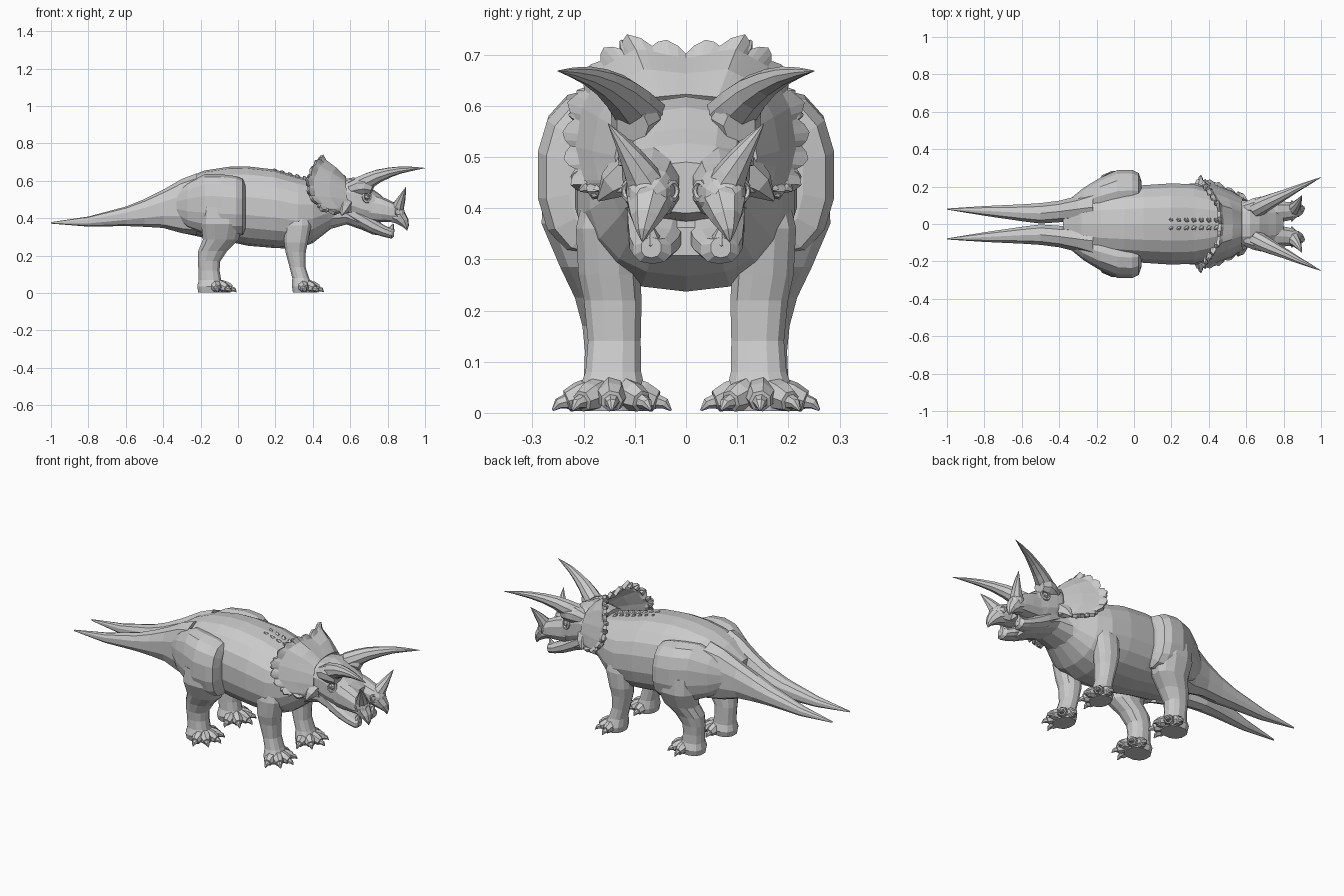
import bpy, bmesh, math
from mathutils import Vector


def finish(name, bm, mirror=True, thick=0):
    bmesh.ops.remove_doubles(bm, verts=bm.verts, dist=0.0005)
    bmesh.ops.recalc_face_normals(bm, faces=bm.faces)
    me = bpy.data.meshes.new(name)
    bm.to_mesh(me)
    bm.free()
    ob = bpy.data.objects.new(name, me)
    bpy.context.collection.objects.link(ob)
    if mirror:
        m = ob.modifiers.new("Mirror", 'MIRROR')
        m.use_axis = (False, True, False)
        m.merge_threshold = 0.0005
    if thick:
        s = ob.modifiers.new("Solidify", 'SOLIDIFY')
        s.thickness = thick
        s.offset = 0
    return ob


def skin(bm, rings, caps=True):
    vs = [[bm.verts.new(p) for p in r] for r in rings]
    n = len(rings[0])
    for a, b in zip(vs, vs[1:]):
        for i in range(n):
            j = (i + 1) % n
            bm.faces.new((a[i], a[j], b[j], b[i]))
    if caps:
        bm.faces.new(vs[0])
        bm.faces.new(vs[-1])


def oval(n, a, b, e):
    out = []
    for i in range(n):
        t = 2 * math.pi * (i + 0.5) / n
        c, s = math.cos(t), math.sin(t)
        out.append((a * math.copysign(abs(c) ** e, c), b * math.copysign(abs(s) ** e, s)))
    return out


# Sections across x: (x, y, z, half width, half height)
def loft_x(name, st, n=14, e=0.85, mirror=True):
    bm = bmesh.new()
    skin(bm, [[(x, y + u, z + v) for u, v in oval(n, ry, rz, e)] for x, y, z, ry, rz in st])
    return finish(name, bm, mirror)


# Sections across z: (x, y, z, half length, half width)
def loft_z(name, st, n=12, e=0.85):
    bm = bmesh.new()
    skin(bm, [[(x + u, y + v, z) for u, v in oval(n, rx, ry, e)] for x, y, z, rx, ry in st])
    return finish(name, bm)


# Tapered round sweep: (x, y, z, radius)
def add_tube(bm, pts, n=8):
    P = [Vector(p[:3]) for p in pts]
    rings = []
    for i, p in enumerate(P):
        q = (P[min(i + 1, len(P) - 1)] - P[max(i - 1, 0)]).to_track_quat('Z', 'Y')
        rings.append([p + q @ Vector((u, v, 0)) for u, v in oval(n, pts[i][3], pts[i][3], 1)])
    skin(bm, rings)


def tube(name, pts, n=8):
    bm = bmesh.new()
    add_tube(bm, pts, n)
    return finish(name, bm)


# Trunk and neck
loft_x("body", [
    (-.38, 0, .462, .095, .08), (-.28, 0, .465, .145, .148), (-.18, 0, .475, .185, .18),
    (-.05, 0, .475, .20, .20), (.05, 0, .465, .21, .212), (.2, 0, .45, .22, .21),
    (.32, 0, .43, .215, .193), (.40, 0, .435, .19, .168), (.48, 0, .455, .145, .125),
    (.56, 0, .48, .11, .09)], 18, 0.85, False)

# Haunch blending hip into tail, then the split tail
loft_x("haunch", [
    (-.33, .09, .47, .055, .07), (-.27, .12, .47, .075, .12), (-.18, .15, .475, .10, .16),
    (-.09, .175, .47, .115, .165), (-.01, .18, .465, .112, .16), (.025, .175, .46, .10, .15),
    (.04, .16, .46, .07, .12)])
loft_x("tail", [
    (-.22, .09, .475, .095, .165), (-.30, .08, .465, .073, .145), (-.4, .067, .45, .06, .102),
    (-.5, .057, .428, .057, .074), (-.6, .06, .41, .047, .052), (-.8, .07, .382, .027, .027),
    (-1, .08, .375, .003, .004)], 10)

# Legs
loft_z("hind_leg", [
    (-.085, .18, .46, .11, .10), (-.085, .19, .37, .115, .095), (-.093, .175, .285, .098, .073),
    (-.135, .155, .225, .08, .064), (-.155, .148, .17, .062, .056), (-.155, .145, .12, .058, .054),
    (-.15, .145, .07, .062, .056), (-.145, .145, .035, .075, .07), (-.145, .145, .004, .07, .062)])
loft_z("front_leg", [
    (.32, .14, .45, .06, .055), (.32, .155, .36, .074, .062), (.31, .15, .27, .065, .062),
    (.308, .143, .22, .056, .058), (.318, .14, .14, .044, .053), (.335, .142, .08, .046, .056),
    (.345, .145, .035, .058, .07), (.345, .145, .004, .053, .062)])

# Toes with claws
for label, cx in (("hind_toes", -.125), ("front_toes", .342)):
    bm = bmesh.new()
    for deg in (-82, -41, 0, 41, 82):
        c, s = math.cos(math.radians(deg)), math.sin(math.radians(deg))
        add_tube(bm, [(cx + c * r, .145 + s * r, z, w) for r, z, w in
                      ((.03, .045, .028), (.062, .032, .03), (.088, .023, .022),
                       (.09, .022, .015), (.105, .018, .011), (.117, .005, .002))], 7)
    finish(label, bm)

# Skull, throat, twin snouts, beaks and jaws
loft_x("skull", [
    (.48, 0, .53, .10, .07), (.57, 0, .51, .128, .10), (.62, 0, .50, .128, .118),
    (.67, 0, .482, .125, .115), (.72, 0, .463, .12, .093), (.76, 0, .452, .112, .075),
    (.80, 0, .44, .075, .05)], 14, 0.8, False)
loft_x("throat", [
    (.46, 0, .43, .13, .10), (.58, 0, .425, .11, .06), (.66, 0, .39, .11, .052),
    (.72, 0, .352, .10, .04), (.76, 0, .335, .08, .028)], 12, 0.8, False)
loft_x("snout", [
    (.70, .06, .46, .06, .08), (.77, .064, .447, .058, .068), (.82, .068, .435, .053, .056),
    (.85, .07, .43, .048, .048), (.878, .074, .425, .036, .034), (.89, .077, .42, .02, .022)], 10)
tube("beak", [(.83, .07, .42, .046), (.865, .075, .405, .042), (.886, .079, .38, .03),
              (.9, .083, .355, .015), (.903, .085, .335, .002)])
loft_x("lower_jaw", [
    (.58, .05, .44, .06, .04), (.66, .055, .395, .062, .05), (.72, .058, .36, .058, .042),
    (.78, .062, .332, .05, .032), (.82, .066, .318, .038, .027), (.835, .068, .323, .02, .02)], 10)
tube("lower_beak", [(.80, .066, .322, .03), (.82, .068, .338, .02), (.83, .07, .37, .003)], 6)

# Brow ridge and horns
tube("brow_ridge", [(.60, .08, .555, .04), (.65, .09, .57, .052), (.685, .10, .573, .05),
                    (.72, .105, .56, .032)], 9)
tube("brow_horn", [(.645, .08, .575, .047), (.70, .108, .602, .044), (.75, .132, .626, .036),
                   (.81, .16, .645, .027), (.87, .19, .658, .019), (.94, .222, .665, .01),
                   (1, .25, .668, .001)], 9)
tube("nose_horn", [(.848, .078, .445, .04), (.86, .09, .47, .032), (.873, .108, .502, .023),
                   (.886, .13, .535, .012), (.897, .152, .565, .001)])
tube("cheek_horn", [(.57, .11, .47, .045), (.565, .145, .445, .03), (.555, .172, .415, .003)], 6)

# Frill with scalloped rim
rim = [(.46, 0, .695), (.45, .10, .718), (.41, .16, .685), (.375, .205, .60),
       (.385, .218, .52), (.45, .20, .45), (.54, .155, .43)]
inner = [(.57, 0, .615), (.57, .06, .61), (.57, .10, .59), (.575, .12, .55),
         (.58, .13, .50), (.59, .125, .46), (.60, .11, .43)]
bm = bmesh.new()
center = Vector((.47, 0, .55))
rows = []
SUB = 6
for k in range(6 * SUB + 1):
    i = min(k // SUB, 5)
    t = k / SUB - i
    o = Vector(rim[i]).lerp(Vector(rim[i + 1]), t)
    q = Vector(inner[i]).lerp(Vector(inner[i + 1]), t)
    d = (o - center).normalized()
    mid = q.lerp(o, .5) + Vector((.008, 0, 0))
    lip = q.lerp(o, .88)
    tip = o + d * (0, .014, .022, .014)[k % 4]
    if k == 0:
        tip.y = 0
    rows.append([bm.verts.new(p) for p in (q, mid, lip, tip)])
for a, b in zip(rows, rows[1:]):
    for j in range(3):
        bm.faces.new((a[j], a[j + 1], b[j + 1], b[j]))
finish("frill", bm, True, .02)

# Bony studs along the neck and down the frill rim
bm = bmesh.new()
for k in range(7):
    x = .2 + k * .04
    z = .645 - .25 * (x - .2)
    add_tube(bm, [(x, .02, z, .016), (x - .004, .024, z + .012, .01), (x - .01, .028, z + .02, .002)], 5)
finish("neck_studs", bm)
bm = bmesh.new()
for a, b in zip(rim[1:], rim[2:]):
    for t in (.25, .75):
        p = Vector(a).lerp(Vector(b), t)
        d = (p - center).normalized()
        add_tube(bm, [(*(p - d * .012), .016), (*(p + d * .01), .012), (*(p + d * .022), .003)], 6)
finish("frill_studs", bm)


# Eyes and nostrils: ball within a raised ring, facing direction d
def ringed(name, p, d, r, w, ball):
    bm = bmesh.new()
    q = Vector(d).to_track_quat('Z', 'Y')
    rings = []
    for i in range(10):
        a = 2 * math.pi * i / 10
        rings.append([Vector(p) + q @ Vector(((r + u) * math.cos(a), 1.2 * (r + u) * math.sin(a), v))
                      for u, v in oval(5, w, w, 1)])
    skin(bm, rings + rings[:1], False)
    if ball:
        v = bmesh.ops.create_icosphere(bm, subdivisions=1, radius=ball)["verts"]
        bmesh.ops.translate(bm, verts=v, vec=p)
    finish(name, bm)


ringed("eye", (.69, .118, .513), (.3, 1, .25), .022, .007, .018)
ringed("outer_nostril", (.853, .112, .434), (.7, .7, 0), .014, .005, 0)
ringed("inner_nostril", (.853, .027, .434), (.7, -.7, 0), .014, .005, 0)
